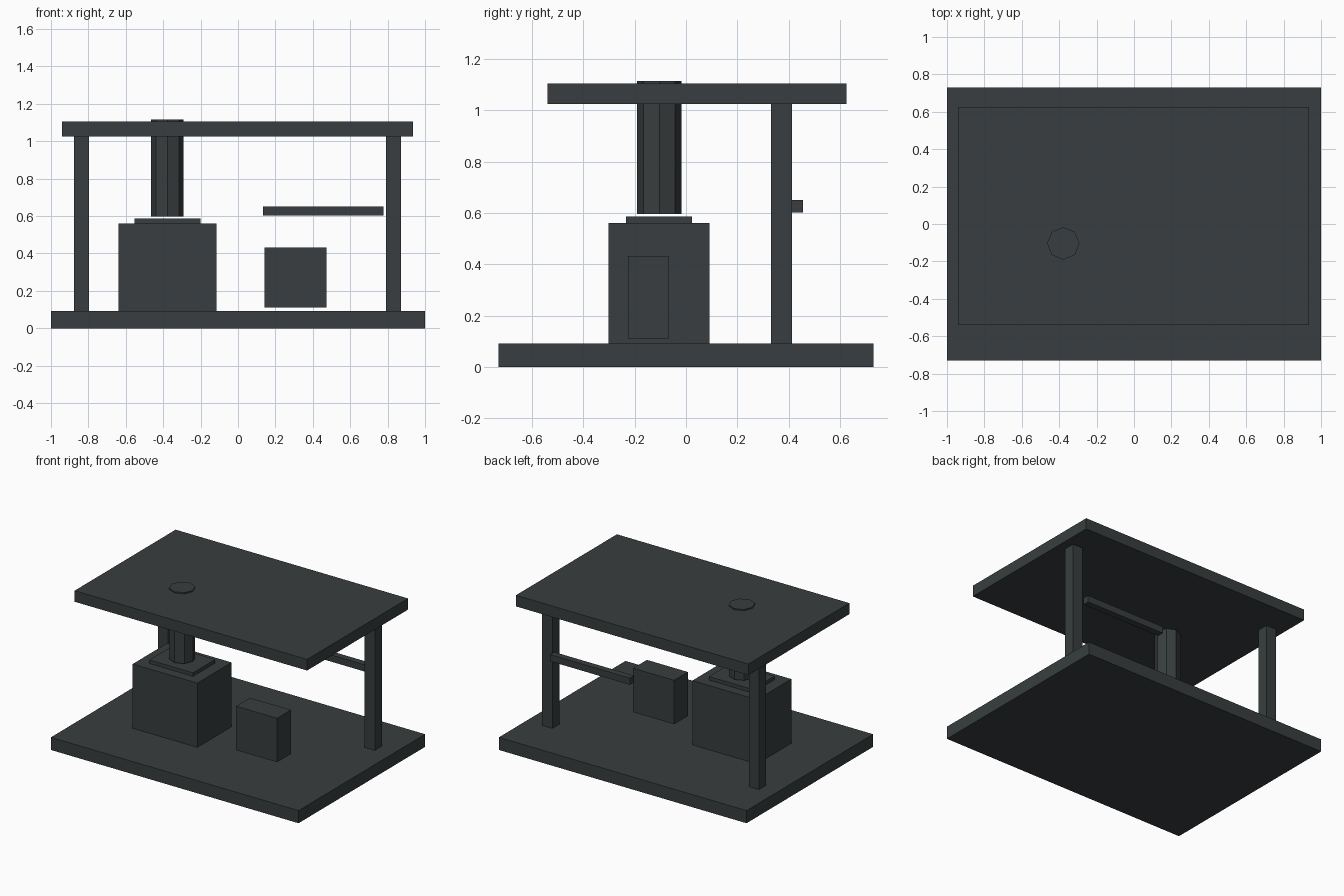
import bpy

if "Cube" in bpy.data.objects:
    bpy.data.objects.remove(bpy.data.objects["Cube"])

# Dark slate finish shared by every part
slate = bpy.data.materials.new("dark_slate")
slate.diffuse_color = (0.04, 0.048, 0.05, 1)
slate.use_nodes = True
slate.node_tree.nodes["Principled BSDF"].inputs["Base Color"].default_value = slate.diffuse_color


def finish(name):
    ob = bpy.context.object
    ob.name = name
    ob.data.materials.append(slate)
    return ob


def box(name, x, y, z):
    """Box from (min, max) ranges on each axis."""
    spans = (x, y, z)
    bpy.ops.mesh.primitive_cube_add(size=1, location=[(a + b) / 2 for a, b in spans])
    bpy.context.object.scale = [b - a for a, b in spans]
    bpy.ops.object.transform_apply(location=False, rotation=False, scale=True)
    return finish(name)


# Floor slab and flat roof
box("floor_slab", (-1, 1), (-0.73, 0.73), (0, 0.092))
box("roof", (-0.941, 0.936), (-0.54, 0.625), (1.025, 1.106))

# Rear posts
for side, cx in (("left", -0.837), ("right", 0.831)):
    box(side + "_post", (cx - 0.041, cx + 0.041), (0.332, 0.413), (0.092, 1.025))

# Hearth with its top plate
box("hearth", (-0.638, -0.116), (-0.303, 0.092), (0.092, 0.561))
box("hearth_plate", (-0.553, -0.2), (-0.233, 0.023), (0.561, 0.587))

# Octagonal chimney passing through the roof
z0, z1 = 0.597, 1.115
bpy.ops.mesh.primitive_cylinder_add(vertices=8, radius=0.087, depth=z1 - z0,
                                    location=(-0.378, -0.104, (z0 + z1) / 2))
finish("chimney")

# Work block and tool rail
box("work_block", (0.143, 0.474), (-0.226, -0.067), (0.112, 0.433))
box("tool_rail", (0.134, 0.778), (0.408, 0.456), (0.602, 0.651))
